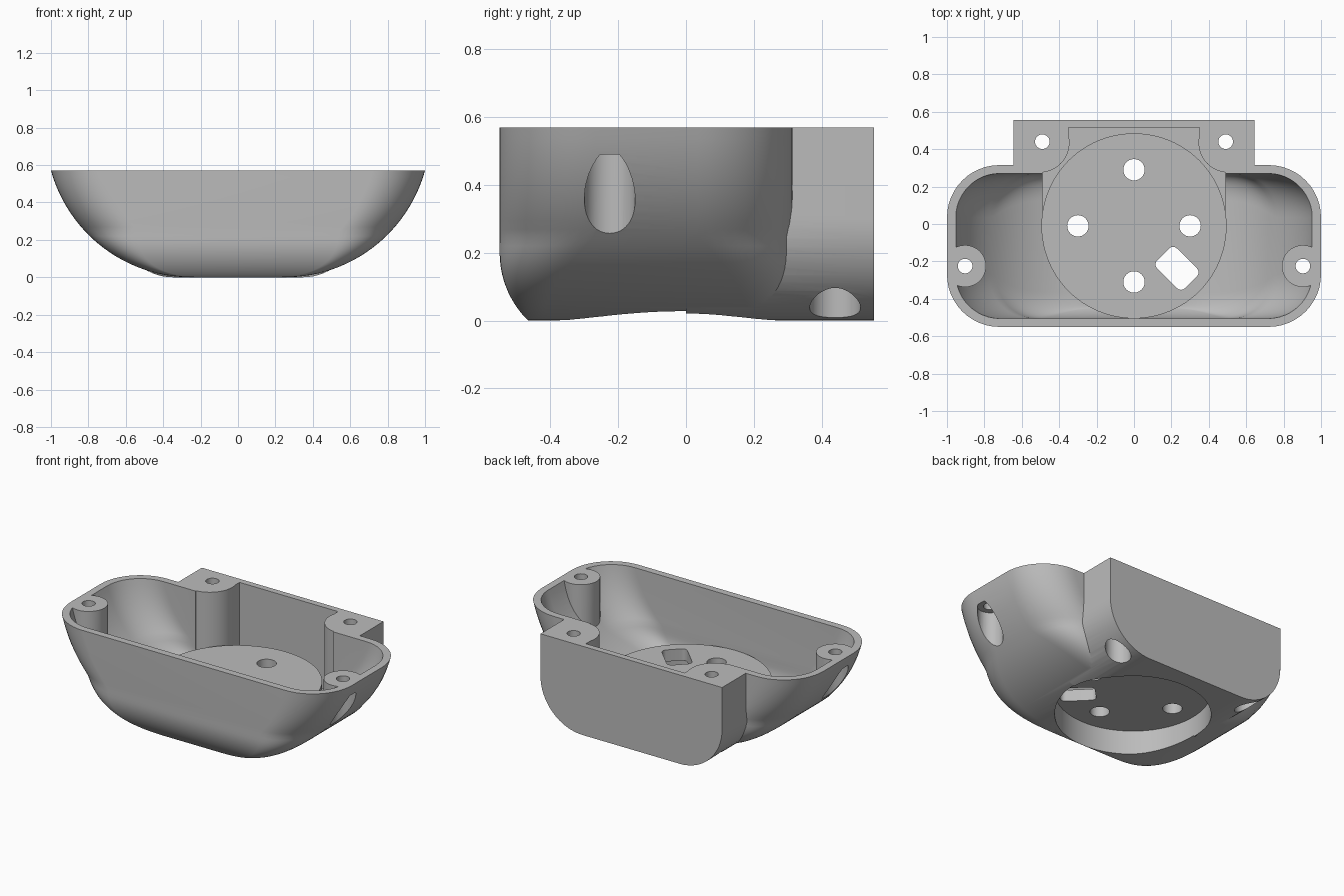
import bpy, bmesh, math
from mathutils import Matrix, Vector

if "Cube" in bpy.data.objects:
    bpy.data.objects.remove(bpy.data.objects["Cube"], do_unlink=True)

TOP, WALL, OVER = 0.57, 0.045, 0.7
CY = -0.01                      # centre line of the round socket

grey = bpy.data.materials.new("matte grey")
grey.use_nodes = True
grey.diffuse_color = (0.5, 0.5, 0.5, 1)
grey.node_tree.nodes["Principled BSDF"].inputs["Base Color"].default_value = (0.5, 0.5, 0.5, 1)


def make(name, bm):
    bmesh.ops.recalc_face_normals(bm, faces=bm.faces)
    me = bpy.data.meshes.new(name)
    bm.to_mesh(me)
    bm.free()
    me.materials.append(grey)
    ob = bpy.data.objects.new(name, me)
    bpy.context.collection.objects.link(ob)
    return ob


def loft(name, rings):
    bm = bmesh.new()
    loops = [[bm.verts.new(p) for p in ring] for ring in rings]
    n = len(loops[0])
    for a, b in zip(loops, loops[1:]):
        for i in range(n):
            j = (i + 1) % n
            bm.faces.new((a[i], a[j], b[j], b[i]))
    bm.faces.new(loops[0][::-1])
    bm.faces.new(loops[-1])
    return make(name, bm)


def rounded(x0, x1, y0, y1, r, z, seg=12):
    pts = []
    corners = ((x1 - r, y1 - r), (x0 + r, y1 - r), (x0 + r, y0 + r), (x1 - r, y0 + r))
    for k, (cx, cy) in enumerate(corners):
        for i in range(seg + 1):
            a = math.pi / 2 * (k + i / seg)
            pts.append(Vector((cx + r * math.cos(a), cy + r * math.sin(a), z)))
    return pts


def cylinder(name, x, y, r, z0, z1, seg=48):
    bm = bmesh.new()
    bmesh.ops.create_cone(bm, cap_ends=True, segments=seg, radius1=r, radius2=r, depth=z1 - z0,
                          matrix=Matrix.Translation((x, y, (z0 + z1) / 2)))
    return make(name, bm)


def box(name, x0, x1, y0, y1, z0, z1):
    bm = bmesh.new()
    bmesh.ops.create_cube(bm, size=1)
    bmesh.ops.scale(bm, vec=(x1 - x0, y1 - y0, z1 - z0), verts=bm.verts)
    bmesh.ops.translate(bm, vec=((x0 + x1) / 2, (y0 + y1) / 2, (z0 + z1) / 2), verts=bm.verts)
    return make(name, bm)


def combine(target, tool, operation):
    mod = target.modifiers.new("join", 'BOOLEAN')
    mod.operation, mod.solver, mod.object = operation, 'EXACT', tool
    bpy.context.view_layer.objects.active = target
    bpy.ops.object.modifier_apply(modifier=mod.name)
    bpy.data.objects.remove(tool, do_unlink=True)


# Bowl cross-section at height z, offset inward by t
def bowl_ring(z, t, z_out=None):
    big, edge = 0.778, 0.28
    w = 0.25 + math.sqrt(max(0, (big - t) ** 2 - (big - z) ** 2))
    inset = edge - math.sqrt((edge - t) ** 2 - max(0, 0.2 - z) ** 2)
    r = min(0.05 + 0.23 * min(1, z / 0.25) - t * min(1, z / 0.25), w - 0.01)
    return rounded(-w, w, -0.55 + inset, 0.315 - inset, r, z if z_out is None else z_out)


def bowl(name, t, over):
    n = 28
    zs = [t + (TOP - t) * (i / n) ** 1.7 for i in range(n + 1)]
    rings = [bowl_ring(z, t) for z in zs]
    if over:
        rings.append(bowl_ring(TOP, t, OVER))
    return loft(name, rings)


# Outer body: bowl plus flat-backed block with rounded lower corners
housing = bowl("housing", 0, False)
half, rad = 0.645, 0.3
arc = [(half - rad + rad * math.sin(a), rad - rad * math.cos(a))
       for a in (math.pi / 2 * i / 16 for i in range(17))]
side = arc + [(half, TOP)]
section = side + [(-x, z) for x, z in reversed(side)]
combine(housing, loft("block", [[(x, y, z) for x, z in section] for y in (0.0, 0.555)]), 'UNION')

# Cavity, leaving the posts and the raised socket standing
cavity = bowl("cavity", WALL, True)
combine(cavity, box("back_cavity", -0.49, 0.49, 0, 0.515, WALL, OVER), 'UNION')
combine(cavity, cylinder("socket", 0, CY, 0.495, -0.2, 0.23, 96), 'DIFFERENCE')
for s in (1, -1):
    combine(cavity, cylinder("side_post", s * 0.903, -0.225, 0.112, -0.2, 0.8), 'DIFFERENCE')
    combine(cavity, cylinder("back_post", s * 0.505, 0.435, 0.16, -0.2, 0.8), 'DIFFERENCE')
    xs = sorted((s * 0.35, s * 0.7))
    combine(cavity, box("post_web", *xs, 0.44, 0.6, -0.2, 0.8), 'DIFFERENCE')
combine(housing, cavity, 'DIFFERENCE')

# Socket recess below and its holes
combine(housing, cylinder("recess", 0, CY, 0.455, -0.2, 0.155, 96), 'DIFFERENCE')
for k in range(4):
    a = math.pi / 2 * k
    hole = cylinder("socket_hole", 0.3 * math.cos(a), CY + 0.3 * math.sin(a), 0.057, 0.05, 0.4)
    combine(housing, hole, 'DIFFERENCE')
slot = loft("cable_slot", [rounded(-0.105, 0.105, -0.075, 0.075, 0.03, z, 6) for z in (0.05, 0.4)])
slot.data.transform(Matrix.Translation((0.23, -0.237, 0)) @ Matrix.Rotation(-math.pi / 4, 4, 'Z'))
combine(housing, slot, 'DIFFERENCE')

# Screw holes with wide bores from below
for s in (1, -1):
    for x, y in ((0.903, -0.225), (0.49, 0.44)):
        combine(housing, cylinder("screw_hole", s * x, y, 0.039, 0.3, 0.8), 'DIFFERENCE')
        combine(housing, cylinder("screw_bore", s * x, y, 0.075, -0.2, 0.49), 'DIFFERENCE')

# Smooth shading with sharp edges
bpy.ops.object.select_all(action='DESELECT')
housing.select_set(True)
bpy.context.view_layer.objects.active = housing
bpy.ops.object.shade_smooth_by_angle(angle=math.radians(30))
